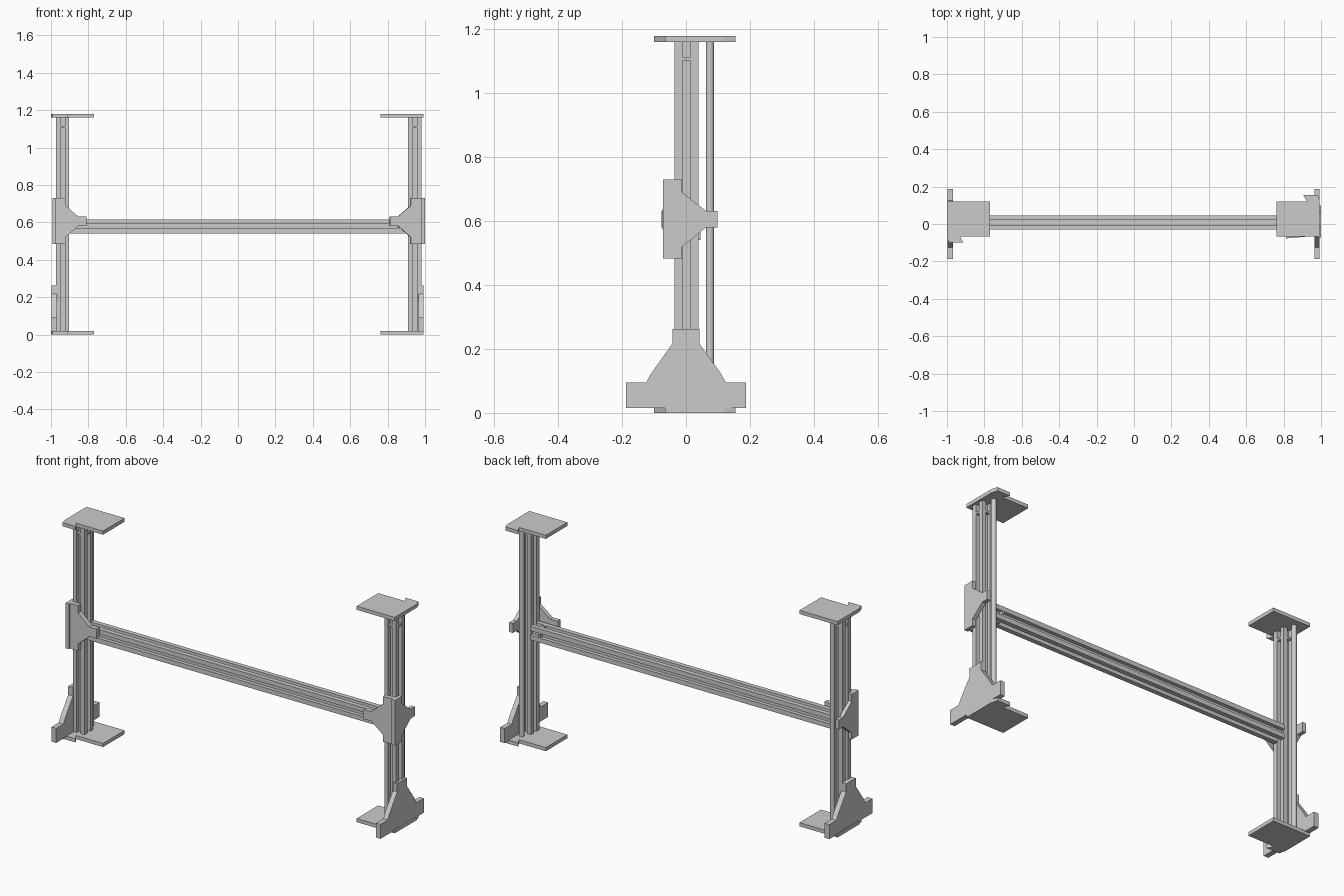
import bpy
import bmesh
from math import radians
from mathutils import Matrix, Vector

if "Cube" in bpy.data.objects:
    bpy.data.objects.remove(bpy.data.objects["Cube"])


def prism(name, pts, lo, hi, axis):
    """Extrude a 2D outline along an axis: x uses (y,z), y uses (x,z), z uses (x,y)."""
    def place(a, b, h):
        return {'x': (h, a, b), 'y': (a, h, b), 'z': (a, b, h)}[axis]
    bm = bmesh.new()
    face = bm.faces.new([bm.verts.new(place(a, b, lo)) for a, b in pts])
    out = bmesh.ops.extrude_face_region(bm, geom=[face])
    moved = [g for g in out['geom'] if isinstance(g, bmesh.types.BMVert)]
    bmesh.ops.translate(bm, verts=moved, vec=Vector(place(0, 0, hi - lo)))
    bmesh.ops.recalc_face_normals(bm, faces=bm.faces)
    me = bpy.data.meshes.new(name)
    bm.to_mesh(me)
    bm.free()
    ob = bpy.data.objects.new(name, me)
    bpy.context.collection.objects.link(ob)
    return ob


def rect(cx, cy, hx, hy):
    return [(cx - hx, cy - hy), (cx + hx, cy - hy), (cx + hx, cy + hy), (cx - hx, cy + hy)]


def slotted(cx, cy, hx, hy, s=0.0122, d=0.02):
    """Square section with a groove down the middle of each side."""
    pts = []
    side = [(-1, -1), (1, -1), (1, 1), (-1, 1)]
    for i, (sx, sy) in enumerate(side):
        if i % 2 == 0:
            before = [(sx * hx, sy * s)]
            groove = [(sx * s, sy * hy), (sx * s, sy * (hy - d)),
                      (-sx * s, sy * (hy - d))]
        else:
            before = [(sx * s, sy * hy)]
            groove = [(sx * hx, sy * s), (sx * (hx - d), sy * s),
                      (sx * (hx - d), -sy * s)]
        pts += before + [(sx * hx, sy * hy)] + groove
    return [(cx + a, cy + b) for a, b in pts]


# tee-shaped joining plate: (distance from outer edge, height)
def tee(u0, u1, u2, u3):
    return [(u0, 0.483), (u1, 0.483), (u1, 0.52), (u2, 0.58), (u3, 0.58), (u3, 0.632),
            (u2, 0.632), (u1, 0.69), (u1, 0.73), (u0, 0.73)]


# foot gusset outline, half then mirrored
half = [(0.187, 0.016), (0.187, 0.095), (0.125, 0.095), (0.108, 0.125), (0.042, 0.217), (0.042, 0.262)]
gusset = half + [(-y, z) for y, z in reversed(half)]

# end plate outline with one tab, about its own centre (0.0275 in y)
plate = [(-0.115, -0.093), (0.115, -0.093), (0.115, 0.093), (0.106, 0.127), (0.027, 0.127),
         (0.047, 0.093), (-0.115, 0.093)]

parts = [
    # side, s, column x, plate x, gusset range, side plate range
    ("left", -1, -0.938, -0.885, (-0.997, -0.968), (-0.993, -0.972)),
    ("right", 1, 0.945, 0.878, (0.965, 0.992), (0.978, 1.0)),
]
for side, s, cx, px, gr, sr in parts:
    # upright with its closing web near the top
    prism(side + "_column", slotted(cx, 0.002, 0.035, 0.0375), 0.015, 1.165, 'z')
    prism(side + "_column_web", rect(cx, 0.002, 0.0345, 0.037), 1.103, 1.114, 'z')
    # round guide rod behind the upright
    bpy.ops.mesh.primitive_cylinder_add(vertices=24, radius=0.013, depth=1.15,
                                        location=(cx - s * 0.005 if s > 0 else cx, 0.075, 0.59))
    rod = bpy.context.object
    rod.name = side + "_rod"
    bpy.ops.object.shade_smooth_by_angle()
    # top and bottom plates, turned half round on the left side
    outline = [(px + s * a, 0.0275 + s * b) for a, b in plate]
    prism(side + "_base_plate", outline, 0.0, 0.02, 'z')
    prism(side + "_top_plate", outline, 1.16, 1.18, 'z')
    # foot gusset on the outer face
    prism(side + "_foot_gusset", gusset, gr[0], gr[1], 'x')
    # joining plates on the outer and front faces
    prism(side + "_side_bracket", tee(-0.072, -0.012, 0.062, 0.098), sr[0], sr[1], 'x')
    o = 0.985
    front = [(s * x, z) for x, z in tee(o, 0.923, 0.855, 0.811)]
    fb = prism(side + "_front_bracket", front, -0.062, -0.036, 'y')
    if s > 0:
        pivot = Matrix.Translation((0.985, -0.05, 0))
        fb.data.transform(pivot @ Matrix.Rotation(radians(5), 4, 'Z') @ pivot.inverted())

# cross beam between the uprights
prism("cross_beam", slotted(0.008, 0.578, 0.0375, 0.0375), -0.903, 0.91, 'x')
prism("cross_beam_web", rect(0.008, 0.578, 0.037, 0.037), 0.85, 0.861, 'x')
